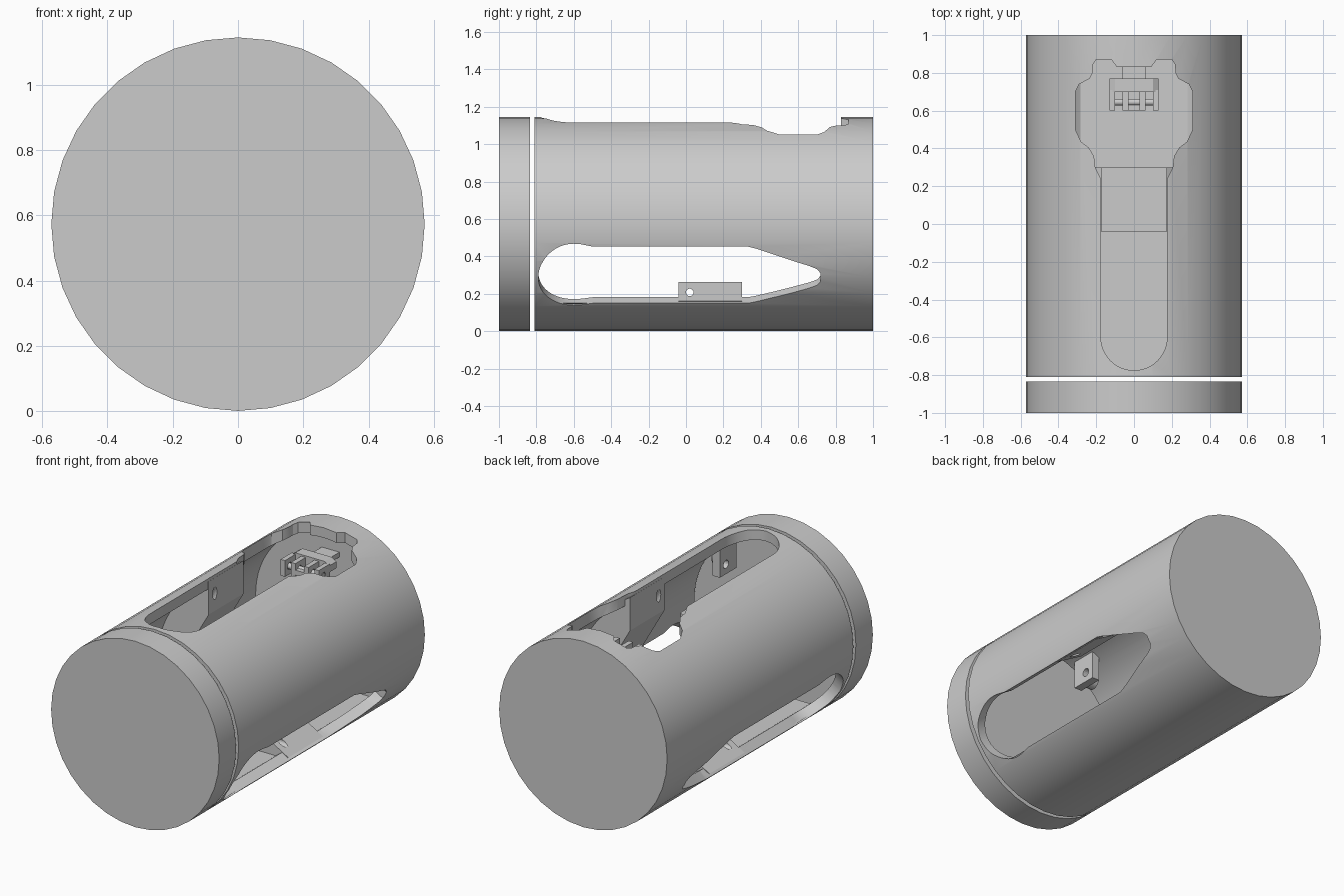
import bpy, bmesh, math
from mathutils import Matrix, Vector

cube = bpy.data.objects.get("Cube")
if cube:
    bpy.data.objects.remove(cube, do_unlink=True)

R, CZ = 0.572, 0.573
grey = bpy.data.materials.new("plain_grey")
grey.use_nodes = True
grey.diffuse_color = (0.6, 0.6, 0.6, 1)
grey.node_tree.nodes["Principled BSDF"].inputs["Base Color"].default_value = (0.6, 0.6, 0.6, 1)


def finish(name, bm, angle=0):
    """Turn local (across, along, radial) geometry about the barrel axis."""
    bmesh.ops.recalc_face_normals(bm, faces=bm.faces)
    bm.transform(Matrix.Translation((0, 0, CZ)) @ Matrix.Rotation(math.radians(angle), 4, 'Y'))
    me = bpy.data.meshes.new(name)
    bm.to_mesh(me)
    bm.free()
    me.materials.append(grey)
    ob = bpy.data.objects.new(name, me)
    bpy.context.collection.objects.link(ob)
    return ob


def extrude(name, pts, shift, angle=0):
    bm = bmesh.new()
    face = bm.faces.new([bm.verts.new(p) for p in pts])
    new = bmesh.ops.extrude_face_region(bm, geom=[face])["geom"]
    moved = [v for v in new if isinstance(v, bmesh.types.BMVert)]
    bmesh.ops.translate(bm, vec=Vector(shift), verts=moved)
    return finish(name, bm, angle)


def prism(name, section, y0, y1, angle=0):
    return extrude(name, [(t, y0, r) for t, r in section], (0, y1 - y0, 0), angle)


def rod(name, radius, centre, length, axis, sides, angle=0):
    bm = bmesh.new()
    turn = Matrix.Rotation(math.pi / 2, 4, 'X' if axis == 'Y' else 'Y')
    bmesh.ops.create_cone(bm, cap_ends=True, segments=sides, radius1=radius, radius2=radius,
                          depth=length, matrix=Matrix.Translation(centre) @ turn)
    return finish(name, bm, angle)


def box(name, x0, x1, y0, y1, z0, z1):
    return prism(name, [(x0, z0), (x1, z0), (x1, z1), (x0, z1)], y0, y1)


def cut(ob, cutter):
    mod = ob.modifiers.new("cut", 'BOOLEAN')
    mod.operation, mod.solver, mod.object = 'DIFFERENCE', 'EXACT', cutter
    bpy.context.view_layer.objects.active = ob
    bpy.ops.object.modifier_apply(modifier=mod.name)
    bpy.data.objects.remove(cutter, do_unlink=True)


def smooth(ob):
    bpy.ops.object.select_all(action='DESELECT')
    ob.select_set(True)
    bpy.context.view_layer.objects.active = ob
    bpy.ops.object.shade_smooth_by_angle(angle=math.radians(30))


def window(half, radius, angle):
    """Mirrored outline with a round front end, cut radially through the wall."""
    arc = [(radius * math.sin(a), -0.60 - radius * math.cos(a))
           for a in (math.pi * i / 24 for i in range(13))]
    right = arc[1:] + half
    left = [(-t, y) for t, y in reversed(right)]
    outline = [arc[0]] + right + left
    return extrude("window_cutter", [(t, y, 0.25) for t, y in outline], (0, 0, 0.5), angle)


# Hollow barrel, open at the front
barrel = rod("barrel", R, (0, 0.095, 0), 1.81, 'Y', 36)
cut(barrel, rod("bore_cutter", 0.51, (0, 0, 0), 1.8, 'Y', 72))

# Upper opening, and two side windows a third of a turn away
upper = [(.175, .24), (.205, .30), (.212, .36), (.24, .405), (.28, .435), (.31, .50), (.31, .70),
         (.29, .74), (.235, .77), (.22, .80), (.217, .845), (.20, .87), (.12, .87), (.09, .83)]
side = [(.187, -.56), (.175, -.50), (.175, .33), (.165, .37), (.122, .50),
        (.068, .66), (.05, .70), (.025, .72)]
cut(barrel, window(upper, 0.175, 0))
for angle in (120, -120):
    cut(barrel, window(side, 0.19, angle))
smooth(barrel)

# Separate front cap
smooth(rod("front_cap", R, (0, -0.9175, 0), 0.165, 'Y', 36))

# Flat floor
prism("floor", [(-.372, .423), (.372, .423), (.27, .48), (0, .54), (-.27, .48)], -0.80, 0.95, 180)

# Three drilled ribs between the openings
rib_section = [(-.194, .31), (.194, .31), (.37, .412), (.28, .46), (0, .54), (-.28, .46), (-.37, .412)]
for name, angle in (("left_rib", 60), ("right_rib", -60), ("lower_rib", 180)):
    rib = prism(name, rib_section, -0.04, 0.30, angle)
    cut(rib, rod("hole_cutter", 0.02, (0, 0.02, 0.365), 1.0, 'X', 16, angle))

# Front lugs with pins, beside the upper opening
for name, s in (("left", 1), ("right", -1)):
    lug = box(name + "_front_lug", s * 0.19, s * 0.24, -0.76, -0.60, 0.30, 0.475)
    cut(lug, rod("hole_cutter", 0.025, (s * 0.21, -0.66, 0.36), 0.3, 'X', 16))
    smooth(rod(name + "_front_pin", 0.045, (s * 0.27, -0.72, 0.36), 0.06, 'X', 20))

# Rear hinge bracket
prism("rear_bracket_bar", [(-.13, .38), (.13, .38), (.13, .42), (.10, .44), (-.10, .44), (-.13, .42)],
      0.70, 0.77)
box("rear_bracket_arm", -0.06, 0.06, 0.76, 0.95, 0.38, 0.41)
box("rear_bracket_tongue", -0.03, 0.03, 0.60, 0.65, 0.36, 0.39)
for name, s in (("left", 1), ("right", -1)):
    for part, x in (("outer", 0.115), ("inner", 0.045)):
        lug = box(f"{name}_{part}_hinge_lug", s * (x - .015), s * (x + .015), 0.60, 0.71, 0.33, 0.43)
        cut(lug, rod("hole_cutter", 0.022, (s * x, 0.645, 0.38), 0.1, 'X', 16))
smooth(rod("rear_hinge_pin", 0.018, (0, 0.645, 0.38), 0.26, 'X', 16))
